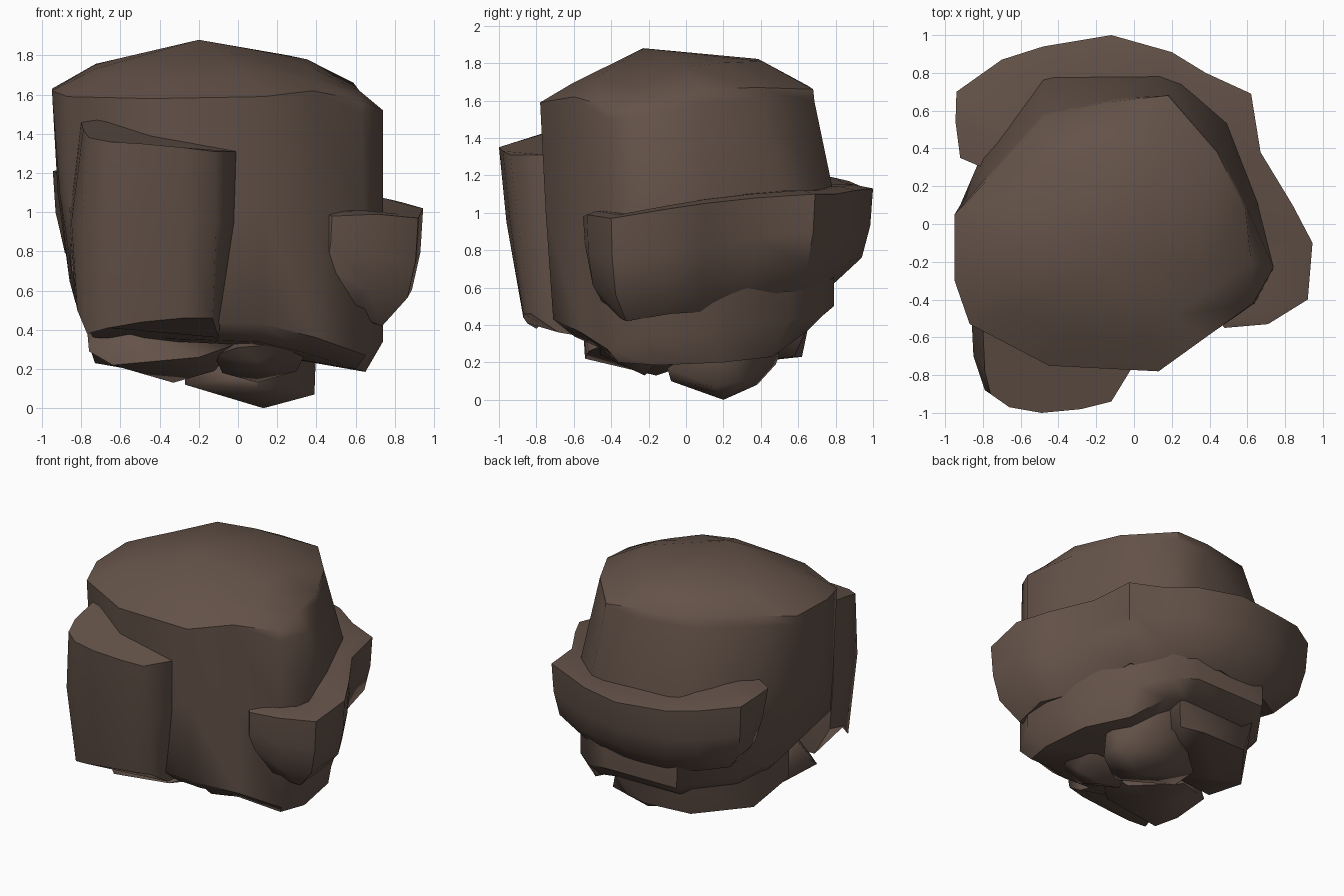
import bpy, bmesh
from mathutils import Vector

stone = bpy.data.materials.new("brown stone")
stone.diffuse_color = (0.127, 0.085, 0.066, 1)


def finish(bm, name, angle):
    bmesh.ops.recalc_face_normals(bm, faces=bm.faces)
    me = bpy.data.meshes.new(name)
    bm.to_mesh(me)
    bm.free()
    ob = bpy.data.objects.new(name, me)
    bpy.context.collection.objects.link(ob)
    me.materials.append(stone)
    bpy.ops.object.select_all(action='DESELECT')
    ob.select_set(True)
    bpy.context.view_layer.objects.active = ob
    bpy.ops.object.shade_smooth_by_angle(angle=angle)
    return ob


def loft(name, rings, tip_a=None, tip_b=None, angle=0.85):
    """Skin closed rings; end with a fan to a tip, or a flat cap."""
    bm = bmesh.new()
    vs = [[bm.verts.new(p) for p in r] for r in rings]
    n = len(vs[0])
    for a, b in zip(vs, vs[1:]):
        for i in range(n):
            j = (i + 1) % n
            bm.faces.new((a[i], a[j], b[j], b[i]))
    for ring, tip in ((vs[0], tip_a), (vs[-1], tip_b)):
        if tip:
            t = bm.verts.new(tip)
            for i in range(n):
                bm.faces.new((ring[i], ring[(i + 1) % n], t))
        else:
            bm.faces.new(ring)
    return finish(bm, name, angle)


def hull(name, pts):
    bm = bmesh.new()
    for p in pts:
        bm.verts.new(p)
    bmesh.ops.convex_hull(bm, input=bm.verts)
    loose = [v for v in bm.verts if not v.link_faces]
    bmesh.ops.delete(bm, geom=loose, context='VERTS')
    return finish(bm, name, 1.0)


# main boulder: domed top, slightly flaring sides, stepped-in underside
rim = [(0.13, -0.78, 1.59), (0.38, -0.6, 1.62), (0.63, -0.42, 1.57), (0.62, -0.2, 1.62),
       (0.59, 0.08, 1.66), (0.44, 0.38, 1.67), (0.18, 0.68, 1.66), (-0.1, 0.65, 1.68),
       (-0.48, 0.56, 1.69), (-0.78, 0.23, 1.65), (-0.95, 0.05, 1.63), (-0.95, -0.3, 1.62),
       (-0.87, -0.53, 1.59), (-0.45, -0.75, 1.58)]
mid = [(0.13, -0.75, 1.0), (0.39, -0.58, 1.0), (0.64, -0.42, 1.0), (0.74, -0.23, 1.0),
       (0.65, 0.13, 1.05), (0.49, 0.54, 1.1), (0.26, 0.74, 1.1), (0.13, 0.79, 1.1),
       (-0.48, 0.79, 1.1), (-0.8, 0.38, 1.1), (-0.92, 0.1, 1.1), (-0.91, -0.28, 1.1),
       (-0.86, -0.5, 1.05), (-0.44, -0.73, 1.0)]
base = [(0.12, -0.71, 0.43), (0.4, -0.56, 0.36), (0.65, -0.42, 0.27), (0.74, -0.23, 0.34),
        (0.66, 0.15, 0.36), (0.48, 0.55, 0.42), (0.28, 0.74, 0.46), (0.1, 0.79, 0.5),
        (-0.47, 0.78, 0.5), (-0.74, 0.4, 0.5), (-0.83, 0.13, 0.54), (-0.86, -0.2, 0.65),
        (-0.85, -0.48, 0.7), (-0.42, -0.7, 0.45)]
rim, mid, base = ([Vector(p) for p in r] for r in (rim, mid, base))
peak = Vector((-0.2, -0.23, 1.88))
inner = [p.lerp(peak, 0.3) + Vector((0, 0, 0.05 + 0.05 * p.y)) for p in rim]
shoulder = [p.lerp(m, 0.12) for p, m in zip(rim, mid)]
shoulder[3] = Vector((0.74, -0.23, 1.52))
under = [Vector((b.x * 0.86, b.y * 0.84, 0.21 + (b.z - 0.27) * 0.8)) for b in base]
under[2:7] = [Vector(p) for p in ((0.6, -0.36, 0.2), (0.65, -0.15, 0.185), (0.6, 0.2, 0.2),
                                  (0.42, 0.46, 0.23), (0.25, 0.64, 0.36))]
loft("main_boulder", [inner, rim, shoulder, mid, base, under], peak, (0, 0, 0.3))

# upright slab leaning on the front left
slab_top = [(-0.8, -0.55, 1.46), (-0.79, -0.78, 1.42), (-0.76, -0.9, 1.38), (-0.66, -0.97, 1.36),
            (-0.49, -1.0, 1.35), (-0.28, -0.98, 1.33), (-0.12, -0.94, 1.31), (-0.01, -0.76, 1.31),
            (-0.1, -0.5, 1.38), (-0.68, -0.5, 1.5)]
slab_mid = [(-0.86, -0.5, 0.95), (-0.85, -0.7, 0.95), (-0.79, -0.88, 0.95), (-0.67, -0.94, 0.95),
            (-0.49, -0.96, 0.95), (-0.27, -0.94, 0.95), (-0.11, -0.9, 0.95), (-0.02, -0.74, 0.95),
            (-0.1, -0.45, 0.95), (-0.7, -0.4, 0.95)]
slab_low = [(-0.83, -0.5, 0.55), (-0.82, -0.68, 0.5), (-0.77, -0.8, 0.38), (-0.66, -0.85, 0.41),
            (-0.49, -0.87, 0.44), (-0.28, -0.87, 0.46), (-0.13, -0.83, 0.46), (-0.1, -0.68, 0.36),
            (-0.12, -0.5, 0.33), (-0.74, -0.45, 0.36)]
loft("front_slab", [slab_top, slab_mid, slab_low], angle=0.95)

# ledge wrapping the right side and the back: x, y, top z, bottom z
ledge = [(0.48, -0.55, 0.98, 0.62), (0.71, -0.53, 0.99, 0.48), (0.92, -0.4, 0.97, 0.42),
         (0.945, -0.1, 1.02, 0.46), (0.84, 0.1, 1.05, 0.47), (0.67, 0.38, 1.08, 0.54),
         (0.62, 0.69, 1.1, 0.58), (0.38, 0.8, 1.1, 0.55), (0.2, 0.91, 1.12, 0.6),
         (-0.12, 1.0, 1.13, 0.63), (-0.48, 0.94, 1.14, 0.6), (-0.7, 0.87, 1.17, 0.62),
         (-0.94, 0.7, 1.2, 0.65), (-0.945, 0.54, 1.21, 0.68), (-0.92, 0.35, 1.2, 0.7)]
sections = []
for n, (x, y, t, b) in enumerate(ledge):
    lean = 0.12 if n == len(ledge) - 1 else 0
    h = t - b
    sections.append([(x * k, y * k + lean * (t - z) / h, z) for k, z in (
        (0.6, t + 0.02), (0.9, t + 0.02), (1.0, t), (0.985, b + h * 0.6),
        (0.94, b + h * 0.26), (0.8, b), (0.6, b + 0.05))])
loft("wrapping_ledge", sections)

# small rocks underneath
hull("underside_rock_left", [
    (-0.77, -0.3, 0.4), (-0.76, -0.45, 0.29), (-0.64, -0.54, 0.22), (-0.55, -0.55, 0.38),
    (-0.33, -0.16, 0.13), (-0.12, -0.2, 0.19), (0.0, -0.35, 0.33), (-0.2, -0.52, 0.26),
    (-0.7, -0.1, 0.26), (-0.4, 0.05, 0.2), (-0.4, -0.2, 0.5), (-0.65, -0.2, 0.65)])
hull("underside_rock_front", [
    (-0.12, -0.35, 0.27), (-0.08, -0.25, 0.18), (0.1, -0.22, 0.13), (0.3, -0.25, 0.19),
    (0.34, -0.32, 0.27), (0.27, -0.46, 0.33), (0.0, -0.48, 0.31), (0.1, -0.46, 0.24),
    (0.3, -0.1, 0.26), (-0.05, -0.1, 0.26), (0.1, -0.3, 0.42)])
hull("underside_rock_tip", [
    (0.13, 0.2, 0.0), (-0.27, 0.1, 0.12), (-0.27, 0.3, 0.13), (0.39, 0.15, 0.07),
    (0.39, 0.3, 0.1), (0.1, -0.08, 0.1), (0.1, -0.1, 0.17), (0.05, 0.38, 0.08),
    (0.05, 0.48, 0.19), (-0.28, 0.2, 0.35), (0.4, 0.2, 0.35), (0.1, 0.55, 0.38)])
hull("underside_rock_back", [
    (-0.76, -0.12, 0.32), (-0.73, 0.25, 0.23), (-0.46, 0.6, 0.24), (-0.1, 0.62, 0.23),
    (0.08, 0.58, 0.23), (-0.3, 0.1, 0.18), (-0.5, 0.25, 0.19), (-0.5, 0.64, 0.45),
    (0.15, 0.66, 0.42), (-0.76, 0.2, 0.5), (-0.76, -0.12, 0.55), (0.1, 0.2, 0.3)])
